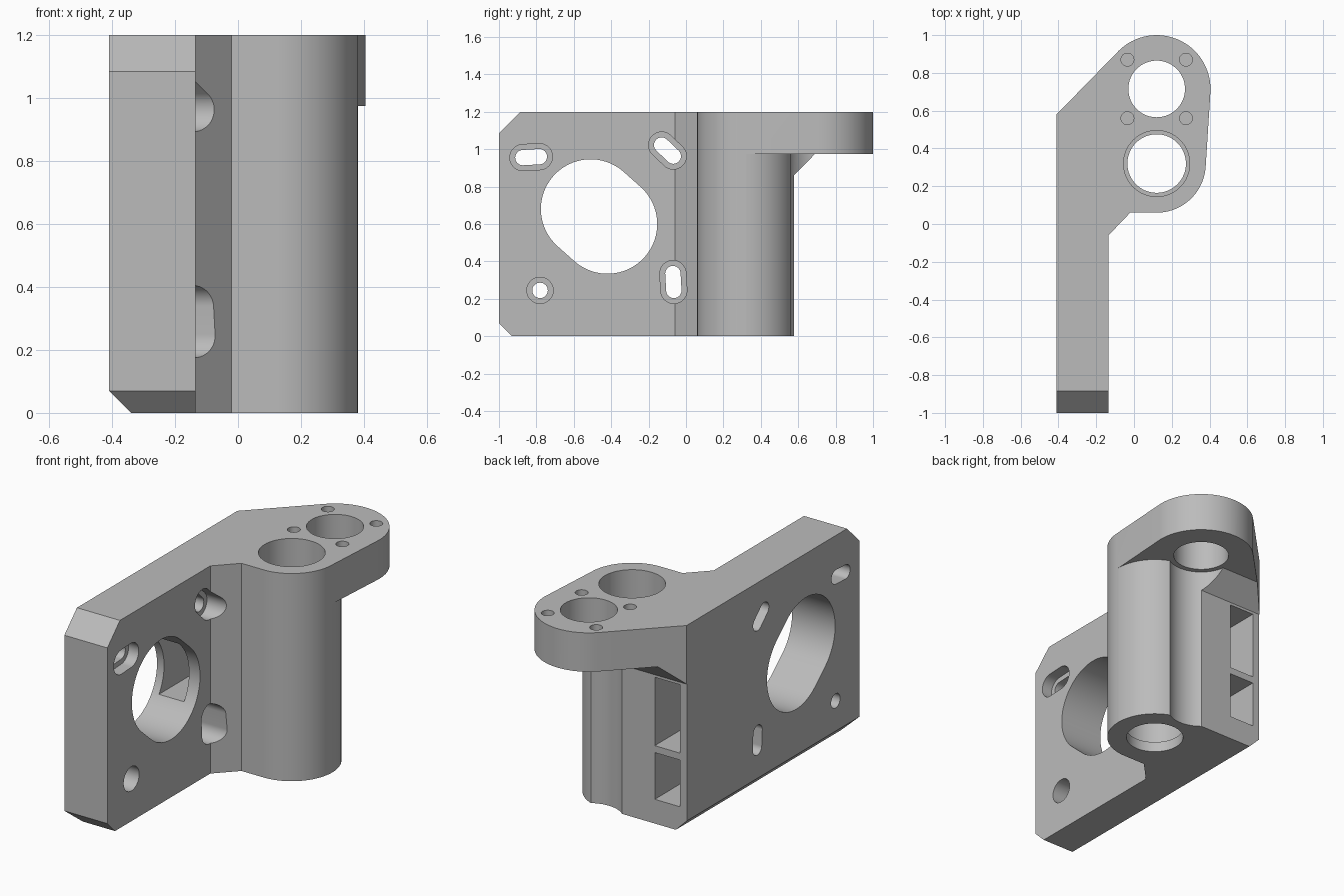
import bpy, bmesh
from math import sin, cos, radians, atan2, pi

cube = bpy.data.objects.get("Cube")
if cube:
    bpy.data.objects.remove(cube, do_unlink=True)

grey = bpy.data.materials.new("plain grey")
grey.use_nodes = True
grey.diffuse_color = (0.5, 0.5, 0.5, 1)
grey.node_tree.nodes["Principled BSDF"].inputs["Base Color"].default_value = (0.5, 0.5, 0.5, 1)


def arc(c, r, a0, a1, n=32):
    """Points on an arc, angles in degrees."""
    return [(c[0] + r * cos(radians(a0 + (a1 - a0) * i / n)),
             c[1] + r * sin(radians(a0 + (a1 - a0) * i / n))) for i in range(n + 1)]


def capsule(p, q, r):
    """Slot outline around the segment p-q."""
    a = atan2(q[1] - p[1], q[0] - p[0]) * 180 / pi
    return arc(q, r, a - 90, a + 90) + arc(p, r, a + 90, a + 270)


def circle(c, r):
    return arc(c, r, 0, 360, 64)[:-1]


def rect(u0, u1, v0, v1):
    return [(u0, v0), (u1, v0), (u1, v1), (u0, v1)]


def prism(name, pts, axis, lo, hi):
    """Extrude a 2D outline along an axis from lo to hi."""
    place = {"x": lambda u, v, w: (w, u, v),
             "y": lambda u, v, w: (u, w, v),
             "z": lambda u, v, w: (u, v, w)}[axis]
    bm = bmesh.new()
    rings = [[bm.verts.new(place(u, v, w)) for u, v in pts] for w in (lo, hi)]
    bm.faces.new(rings[0])
    bm.faces.new(rings[1])
    for i in range(len(pts)):
        j = (i + 1) % len(pts)
        bm.faces.new((rings[0][i], rings[0][j], rings[1][j], rings[1][i]))
    bmesh.ops.recalc_face_normals(bm, faces=bm.faces)
    mesh = bpy.data.meshes.new(name)
    bm.to_mesh(mesh)
    bm.free()
    obj = bpy.data.objects.new(name, mesh)
    bpy.context.collection.objects.link(obj)
    return obj


# Bracket body: side plate flowing into the rod and bearing housing
bearing, rod = (0.12, 0.32), (0.12, 0.715)
outline = [(-0.41, -1), (-0.135, -1), (-0.135, -0.06), (-0.02, 0.06)]
outline += arc(bearing, 0.26, -90, -4) + arc(rod, 0.285, -4, 135) + [(-0.41, 0.58)]
body = prism("motor_bracket", outline, "z", 0, 1.2)
body.data.materials.append(grey)
bpy.context.view_layer.objects.active = body
body.select_set(True)


def cut(pts, axis, lo, hi):
    tool = prism("cutter", pts, axis, lo, hi)
    tool.hide_render = True
    mod = body.modifiers.new("cut", "BOOLEAN")
    mod.operation, mod.solver, mod.object = "DIFFERENCE", "EXACT", tool
    bpy.ops.object.modifier_apply(modifier=mod.name)
    bpy.data.objects.remove(tool, do_unlink=True)


# Space under the overhanging top, leaving a sloped gusset and round housing
cut([(0.578, -0.1), (1.2, -0.1), (1.2, 0.975), (0.69, 0.975), (0.578, 0.86)], "x", -0.6, 0.11)
cut([(0.7, 0.32)] + arc(bearing, 0.26, 0, 90) + [(0.08, 0.58), (0.08, 1.2), (0.7, 1.2)],
    "z", -0.1, 0.975)
cut(circle(rod, 0.18), "z", -0.1, 0.975)

# Rod hole, and bearing bore with a lip at the bottom
cut(circle(rod, 0.15), "z", 0.9, 1.3)
cut(circle(bearing, 0.155), "z", -0.1, 1.3)
cut(circle(bearing, 0.175), "z", 0.06, 1.3)

# Blind screw holes round the rod
for x in (-0.035, 0.275):
    for y in (0.56, 0.87):
        cut(circle((x, y), 0.034), "z", 1.03, 1.3)

# Large motor opening
cut(capsule((-0.51, 0.68), (-0.42, 0.6), 0.266), "x", -0.6, 0)

# Counterbored mounting slots: two ends and counterbore floor
for p, q, floor in (((-0.872, 0.955), (-0.784, 0.96), -0.2),
                    ((-0.13, 1.022), (-0.068, 0.963), -0.2),
                    ((-0.07, 0.335), (-0.065, 0.245), -0.26),
                    ((-0.781, 0.245), (-0.78, 0.245), -0.26)):
    cut(capsule(p, q, 0.07), "x", floor, 0.0)
    cut(capsule(p, q, 0.041), "x", -0.6, -0.1)

# Hollow pockets entered from the back
cut(rect(-0.365, -0.205, 0.45, 0.845), "y", -0.25, 0.8)
cut(rect(-0.365, -0.205, 0.14, 0.41), "y", 0.05, 0.8)

# Edge chamfers
cut([(-1.1, 0.985), (-0.785, 1.3), (-1.1, 1.3)], "x", -0.6, 0)
cut([(-1.1, 0.17), (-1.1, -0.1), (-0.83, -0.1)], "x", -0.6, 0)
cut([(-0.5, 0.16), (-0.5, -0.1), (-0.24, -0.1)], "y", -1.2, 0.8)

bpy.ops.object.shade_smooth_by_angle(angle=radians(25))
